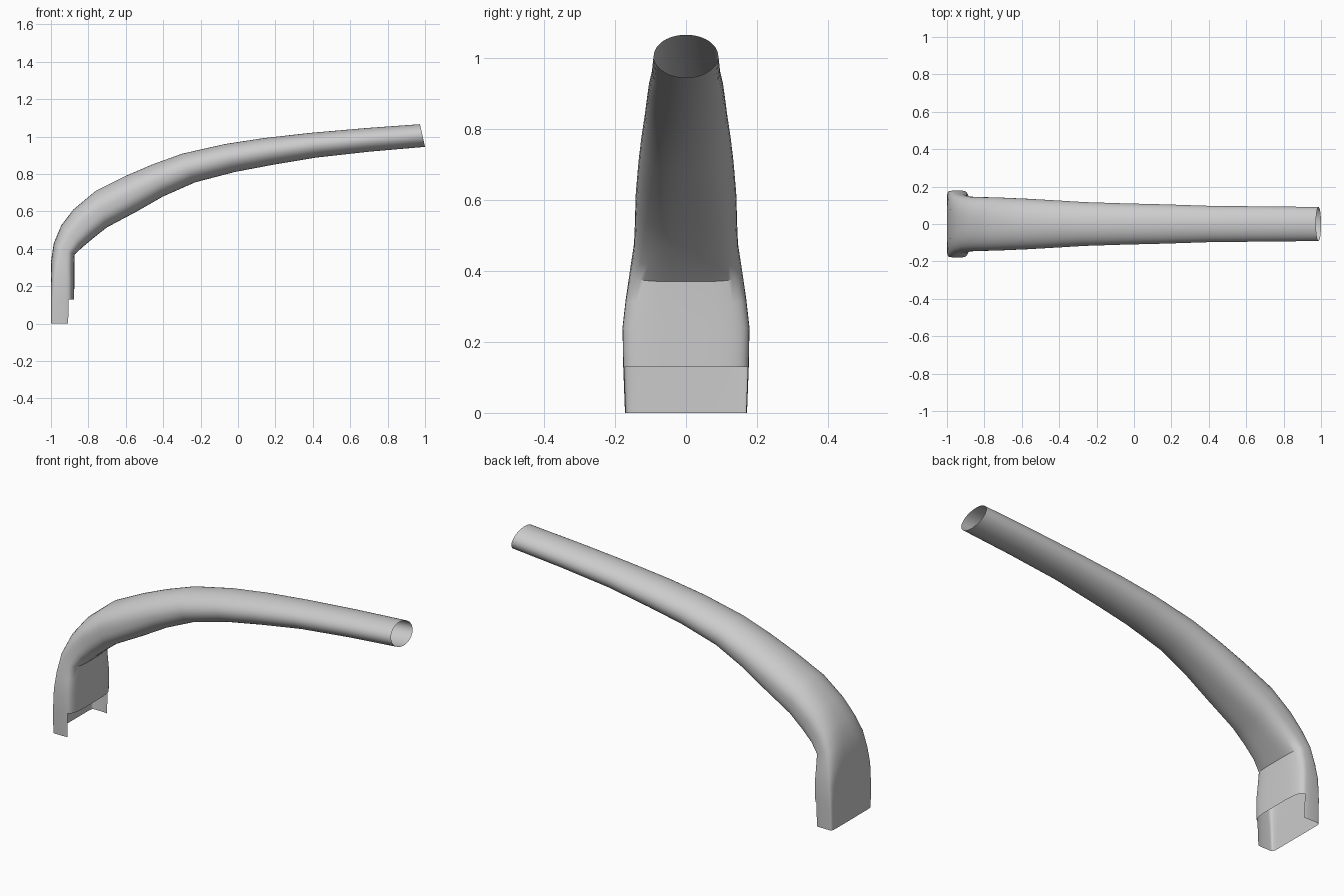
import bpy, bmesh, math

if "Cube" in bpy.data.objects:
    bpy.data.objects.remove(bpy.data.objects["Cube"])

SEGS = 48      # points round the tube
CUT = 10       # segments either side of the front centre removed for the base notch

# outer x, outer z, inner x, inner z, half width, outer squareness, inner squareness
SECTIONS = [
    (-1.00, 0.00, -0.878, 0.00, 0.172, 14, 4),
    (-1.00, 0.13, -0.876, 0.13, 0.177, 12, 4),
    (-1.00, 0.24, -0.875, 0.24, 0.179, 7, 4),
    (-1.00, 0.33, -0.875, 0.31, 0.170, 4, 3.8),
    (-0.985, 0.43, -0.873, 0.37, 0.158, 3, 3.5),
    (-0.945, 0.525, -0.83, 0.41, 0.147, 2.6, 3.2),
    (-0.88, 0.61, -0.77, 0.46, 0.144, 2.4, 3.0),
    (-0.76, 0.71, -0.70, 0.515, 0.142, 2.2, 2.8),
    (-0.60, 0.79, -0.54, 0.60, 0.135, 2.1, 2.5),
    (-0.46, 0.85, -0.40, 0.68, 0.127, 2, 2.3),
    (-0.30, 0.908, -0.23, 0.755, 0.117, 2, 2.1),
    (-0.07, 0.96, -0.02, 0.81, 0.110, 2, 2),
    (0.14, 0.992, 0.18, 0.848, 0.105, 2, 2),
    (0.39, 1.02, 0.42, 0.888, 0.097, 2, 2),
    (0.68, 1.045, 0.71, 0.92, 0.094, 2, 2),
    (0.973, 1.066, 1.00, 0.945, 0.091, 2, 2),
]


def spow(v, n):
    """Signed power for superellipse points."""
    return math.copysign(abs(v) ** (2 / n), v) if abs(v) > 1e-9 else 0.0


def ring(bm, ox, oz, ix, iz, w, n_out, n_in):
    cx, cz = (ox + ix) / 2, (oz + iz) / 2
    verts = []
    for k in range(SEGS):
        t = 2 * math.pi * k / SEGS
        n = n_in if math.cos(t) > 0 else n_out
        u, v = spow(math.cos(t), n), spow(math.sin(t), n)
        verts.append(bm.verts.new((cx + u * (ix - cx), w * v, cz + u * (iz - cz))))
    return verts


# Lofted open spout with a notched, squared base
bm = bmesh.new()
rings = [ring(bm, *s) for s in SECTIONS]
for i, (a, b) in enumerate(zip(rings, rings[1:])):
    for k in range(SEGS):
        if i == 0 and (k < CUT or k >= SEGS - CUT):
            continue
        j = (k + 1) % SEGS
        bm.faces.new((a[k], a[j], b[j], b[k]))
loose = [v for v in bm.verts if not v.link_faces]
bmesh.ops.delete(bm, geom=loose, context='VERTS')
bmesh.ops.recalc_face_normals(bm, faces=bm.faces)

mesh = bpy.data.meshes.new("curved_spout")
bm.to_mesh(mesh)
bm.free()
spout = bpy.data.objects.new("curved_spout", mesh)
bpy.context.collection.objects.link(spout)
bpy.context.view_layer.objects.active = spout
spout.select_set(True)
bpy.ops.object.shade_smooth_by_angle(angle=math.radians(35))
